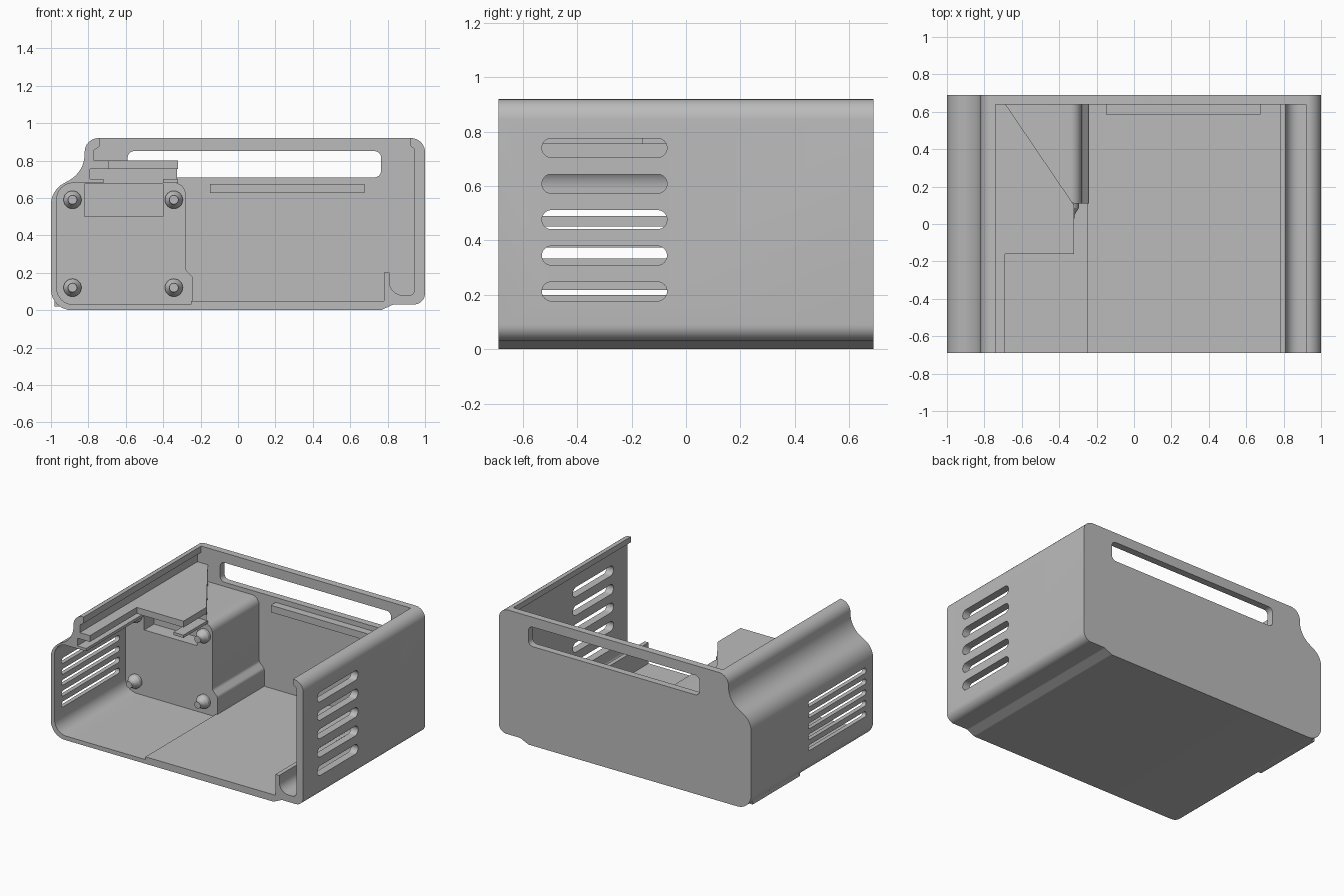
import bpy, bmesh, math
from mathutils import Vector, Matrix

old = bpy.data.objects.get("Cube")
if old:
    bpy.data.objects.remove(old, do_unlink=True)

grey = bpy.data.materials.new("plain grey")
grey.use_nodes = True
COLOUR = (0.5, 0.5, 0.5, 1)
grey.diffuse_color = COLOUR
grey.node_tree.nodes["Principled BSDF"].inputs["Base Color"].default_value = COLOUR


def fillet(corners, steps=8):
    """Turn (u, v[, radius]) corners into a polygon with rounded corners."""
    out = []
    for i, c in enumerate(corners):
        p = Vector(c[:2])
        r = c[2] if len(c) > 2 else 0
        if not r:
            out.append(p)
            continue
        a = (Vector(corners[i - 1][:2]) - p).normalized()
        b = (Vector(corners[(i + 1) % len(corners)][:2]) - p).normalized()
        half = a.angle(b) / 2
        centre = p + (a + b).normalized() * (r / math.sin(half))
        start = p + a * (r / math.tan(half)) - centre
        end = p + b * (r / math.tan(half)) - centre
        sweep = math.pi - 2 * half
        for k in range(steps + 1):
            t = k / steps
            out.append(centre + (start * math.sin((1 - t) * sweep)
                                 + end * math.sin(t * sweep)) / math.sin(sweep))
    return out


def finish(name, bm):
    bmesh.ops.recalc_face_normals(bm, faces=bm.faces)
    mesh = bpy.data.meshes.new(name)
    bm.to_mesh(mesh)
    bm.free()
    mesh.materials.append(grey)
    obj = bpy.data.objects.new(name, mesh)
    bpy.context.collection.objects.link(obj)
    return obj


def prism(name, corners, lo, hi, axis="y"):
    """Extrude a rounded outline along one axis."""
    place = {"x": lambda u, v, d: (d, u, v),
             "y": lambda u, v, d: (u, d, v),
             "z": lambda u, v, d: (u, v, d)}[axis]
    bm = bmesh.new()
    face = bm.faces.new([bm.verts.new(place(p.x, p.y, lo)) for p in fillet(corners)])
    grown = bmesh.ops.extrude_face_region(bm, geom=[face])
    # the starting face is kept as the closing cap
    verts = [g for g in grown["geom"] if isinstance(g, bmesh.types.BMVert)]
    bmesh.ops.translate(bm, verts=verts, vec=Vector(place(0, 0, hi - lo)))
    return finish(name, bm)


def rect(u0, u1, v0, v1, r=0):
    return [(u0, v0, r), (u1, v0, r), (u1, v1, r), (u0, v1, r)]


def select_only(obj):
    bpy.ops.object.select_all(action="DESELECT")
    obj.select_set(True)
    bpy.context.view_layer.objects.active = obj


def cut(obj, cutter):
    cutter.hide_render = True
    mod = obj.modifiers.new("cut", "BOOLEAN")
    mod.operation = "DIFFERENCE"
    mod.solver = "EXACT"
    mod.object = cutter
    select_only(obj)
    bpy.ops.object.modifier_apply(modifier=mod.name)
    bpy.data.objects.remove(cutter, do_unlink=True)


FRONT, BACK, INNER = -0.69, 0.69, 0.64
PANEL = 0.11

# Outer outline, split so the open shell and the back wall share it
lower = [(-1, 0, 0.11), (0.765, 0, 0.04), (0.83, 0.03, 0.04),
         (1, 0.03, 0.06), (1, 0.92, 0.075)]
upper = [(-0.82, 0.92, 0.075), (-0.82, 0.74, 0.16), (-1, 0.64, 0.13)]

# Inside of the shell: right lip, cable channel, floor, left bay, grooves
inside = [(0.92, 0.92), (0.92, 0.88), (0.945, 0.86), (0.945, 0.08, 0.03),
          (0.81, 0.08, 0.07), (0.81, 0.2), (0.78, 0.2), (0.78, 0.05),
          (-0.25, 0.05), (-0.25, 0.03), (-0.97, 0.03, 0.09), (-0.97, 0.68, 0.09),
          (-0.72, 0.68), (-0.72, 0.7), (-0.79, 0.7), (-0.79, 0.755),
          (-0.69, 0.755), (-0.69, 0.8), (-0.77, 0.8), (-0.77, 0.855),
          (-0.74, 0.875), (-0.74, 0.92)]
shell = prism("shell", lower + inside + upper, FRONT, INNER)

# Side vents
for i in range(5):
    z = 0.2125 + 0.132 * i
    cut(shell, prism("vent_cutter", rect(-0.53, -0.07, z - 0.035, z + 0.035, 0.0345),
                     0.9, 1.1, "x"))
    z = 0.198 + 0.078 * i
    cut(shell, prism("vent_cutter", rect(-0.61, 0.045, z - 0.02, z + 0.02, 0.0195),
                     -1.1, -0.9, "x"))

# Back wall with its long window
back_wall = prism("back_wall", lower + upper, INNER, BACK)
cut(back_wall, prism("window_cutter", rect(-0.59, 0.765, 0.71, 0.85, 0.035), 0.5, 0.8))

# Ledge on the back wall
ledge = prism("back_ledge", rect(-0.15, 0.675, 0.625, 0.675), 0.585, INNER + 0.005)

# Raised block behind the bay, with a pocket in its face
block = prism("bay_block", [(-0.98, 0.02), (-0.24, 0.02), (-0.24, 0.175, 0.03),
                            (-0.28, 0.215, 0.03), (-0.28, 0.68, 0.06),
                            (-0.98, 0.68, 0.09)], PANEL, INNER + 0.005)
cut(block, prism("pocket_cutter", rect(-0.82, -0.4, 0.5, 0.675), 0, 0.22))

# Shelf above the bay with a slot underneath
shelf = prism("shelf", [(-0.76, -0.16), (-0.32, -0.16), (-0.32, 0.1),
                        (-0.69, 0.645), (-0.76, 0.645)], 0.755, 0.8, "z")
shelf_base = prism("shelf_base", [(-0.8, PANEL), (-0.327, PANEL),
                                  (-0.69, 0.645), (-0.8, 0.645)], 0.675, 0.757, "z")
rail = prism("shelf_rail", rect(-0.4, -0.32, -0.16, PANEL + 0.005), 0.68, 0.7, "z")

# Screw posts on the block face
posts = []
for x in (-0.885, -0.343):
    for z in (0.12, 0.59):
        bm = bmesh.new()
        for r1, r2, y0, y1 in ((0.048, 0.048, 0.115, 0.085),
                               (0.048, 0.026, 0.085, 0.05),
                               (0.026, 0.024, 0.05, 0.03)):
            turn = (Matrix.Translation((x, (y0 + y1) / 2, z))
                    @ Matrix.Rotation(math.pi / 2, 4, "X"))
            bmesh.ops.create_cone(bm, cap_ends=True, segments=24, radius1=r1,
                                  radius2=r2, depth=y0 - y1, matrix=turn)
        posts.append(finish("screw_post", bm))

# Smooth the rounded surfaces, keep the edges sharp
for obj in [shell, back_wall, ledge, block, shelf, shelf_base, rail] + posts:
    select_only(obj)
    bpy.ops.object.shade_smooth_by_angle(angle=math.radians(30))
